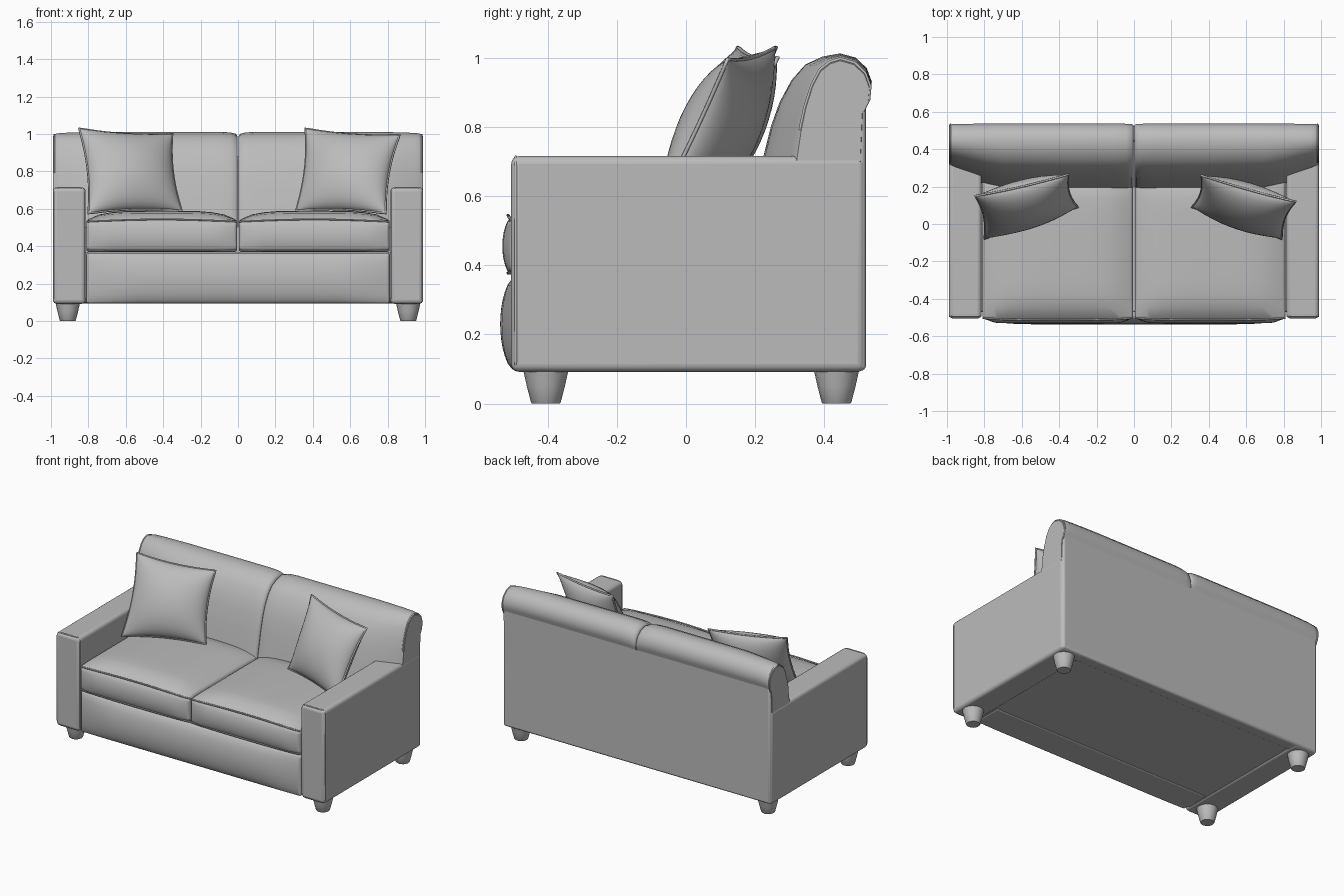
import bpy, bmesh, math
from mathutils import Vector

if "Cube" in bpy.data.objects:
    bpy.data.objects.remove(bpy.data.objects["Cube"])

fabric = bpy.data.materials.new("grey_fabric")
fabric.diffuse_color = (0.5, 0.5, 0.5, 1)
fabric.use_nodes = True
fabric.node_tree.nodes["Principled BSDF"].inputs["Base Color"].default_value = fabric.diffuse_color


def finish(obj, angle=40):
    obj.data.materials.append(fabric)
    bpy.ops.object.select_all(action='DESELECT')
    obj.select_set(True)
    bpy.context.view_layer.objects.active = obj
    bpy.ops.object.shade_smooth_by_angle(angle=math.radians(angle))
    return obj


def from_bmesh(name, bm, angle=40):
    bmesh.ops.recalc_face_normals(bm, faces=bm.faces)
    me = bpy.data.meshes.new(name)
    bm.to_mesh(me)
    bm.free()
    obj = bpy.data.objects.new(name, me)
    bpy.context.collection.objects.link(obj)
    return finish(obj, angle)


def soft_box(name, lo, hi, bevel=0.02, crown=0, front=0, cuts=11):
    """Rounded box with an optional puffed top and front."""
    bm = bmesh.new()
    bmesh.ops.create_cube(bm, size=2)
    if crown or front:
        bmesh.ops.subdivide_edges(bm, edges=bm.edges[:], cuts=cuts, use_grid_fill=True)
    lo, hi = Vector(lo), Vector(hi)
    mid, half = (lo + hi) / 2, (hi - lo) / 2
    for v in bm.verts:
        x, y, z = v.co
        v.co = [mid[i] + half[i] * v.co[i] for i in range(3)]
        v.co.z += crown * max(0, z) * (1 - x ** 4) ** 0.8 * (1 - y ** 6) ** 0.7
        v.co.y -= front * max(0, -y) * (1 - z * z) ** 0.7 * (1 - x ** 8) ** 0.5
    obj = from_bmesh(name, bm, 50)
    b = obj.modifiers.new("rounded", 'BEVEL')
    b.width, b.segments, b.limit_method, b.angle_limit = bevel, 4, 'ANGLE', math.radians(50)
    return obj


def loft(name, rings, angle=40):
    bm = bmesh.new()
    vs = [[bm.verts.new(p) for p in r] for r in rings]
    n = len(vs[0])
    for a, b in zip(vs, vs[1:]):
        for i in range(n):
            j = (i + 1) % n
            bm.faces.new((a[i], a[j], b[j], b[i]))
    bm.faces.new(vs[0])
    bm.faces.new(vs[-1])
    return from_bmesh(name, bm, angle)


def piping(name, pts, r=0.005, closed=True):
    """Sewn cord along a seam."""
    cu = bpy.data.curves.new(name, 'CURVE')
    cu.dimensions = '3D'
    cu.bevel_depth, cu.bevel_resolution = r, 1
    sp = cu.splines.new('POLY')
    sp.points.add(len(pts) - 1)
    for p, q in zip(sp.points, pts):
        p.co = (*q, 1)
    sp.use_cyclic_u = closed
    obj = bpy.data.objects.new(name, cu)
    bpy.context.collection.objects.link(obj)
    cu.materials.append(fabric)


def rounded_rect(x0, x1, z0, z1, y, r):
    pts = []
    for k, (cx, cz) in enumerate(((x1 - r, z1 - r), (x0 + r, z1 - r), (x0 + r, z0 + r), (x1 - r, z0 + r))):
        for i in range(5):
            a = math.pi / 2 * (k + i / 4)
            pts.append((cx + r * math.cos(a), y, cz + r * math.sin(a)))
    return pts


# back half cross-section (y, z), front foot over the roll to the rear
BACK = [(0.18, 0.5), (0.2, 0.6), (0.22, 0.7), (0.245, 0.8), (0.27, 0.87), (0.305, 0.935),
        (0.345, 0.98), (0.395, 1.003), (0.445, 1.012), (0.49, 1.0), (0.522, 0.97),
        (0.537, 0.93), (0.533, 0.89), (0.515, 0.855), (0.5, 0.5)]


def back_ring(x, shrink, flare):
    ring = []
    for y, z in BACK:
        y = y + flare * max(0, (0.45 - y) / 0.25)      # front swings back over the arm
        y = 0.42 + (y - 0.42) * (1 - shrink)
        z = 0.5 + (z - 0.5) * (1 - shrink * 0.7)
        ring.append((x, y, z))
    return ring


# base and rear panel
soft_box("base", (-0.95, -0.47, 0.1), (0.95, 0.5, 0.37), 0.01)
soft_box("rear_panel", (-0.985, 0.44, 0.095), (0.985, 0.52, 0.88), 0.015)
soft_box("front_rail", (-0.81, -0.5, 0.095), (0.81, -0.3, 0.365), 0.012, front=0.037)

for s, side in ((-1, "left"), (1, "right")):
    # arm with corded front panel
    xs = sorted((s * 0.815, s * 0.99))
    soft_box(side + "_arm", (xs[0], -0.505, 0.092), (xs[1], 0.518, 0.715), 0.022)
    piping(side + "_arm_piping", rounded_rect(xs[0] + 0.004, xs[1] - 0.004, 0.098, 0.712, -0.492, 0.025))

    # seat cushion with cords above and below the front band
    xs = sorted((s * 0.005, s * 0.81))
    soft_box(side + "_seat_cushion", (xs[0], -0.505, 0.37), (xs[1], 0.26, 0.54), 0.018, crown=0.05, front=0.026)
    for z in (0.378, 0.532):
        edge = [(xs[0] + (xs[1] - xs[0]) * i / 16,
                 -0.502 - 0.012 * math.sin(math.pi * i / 16) ** 0.5,
                 z + (0.012 * math.sin(math.pi * i / 16) if z > 0.5 else 0)) for i in range(17)]
        piping(side + "_cushion_piping", edge, 0.005, False)

    # rolled back half, swept back above the arm
    steps = ((0.002, 0.07, 0), (0.012, 0.03, 0), (0.04, 0.01, 0), (0.1, 0, 0), (0.4, 0, 0),
             (0.7, 0, 0.005), (0.8, 0.005, 0.03), (0.88, 0.01, 0.06), (0.95, 0.018, 0.085),
             (0.975, 0.03, 0.095), (0.988, 0.06, 0.1))
    loft(side + "_back", [back_ring(s * x, k, f) for x, k, f in steps], 50)
    end = back_ring(s * 0.982, 0.042, 0.098)
    piping(side + "_back_piping", [p for p in end if p[2] > 0.7], 0.005, False)

    # tapered round feet
    for y, end_name in ((-0.405, "front"), (0.435, "rear")):
        rings = []
        for r, z in ((0.04, 0), (0.043, 0.004), (0.055, 0.05), (0.066, 0.1)):
            rings.append([(s * 0.91 + r * math.cos(math.tau * i / 16),
                           y + r * math.sin(math.tau * i / 16), z) for i in range(16)])
        loft(f"{side}_{end_name}_foot", rings, 50)


def pillow(name, tl, tr, br, bl, depth, n=20):
    """Stuffed square between four pointed corners."""
    tl, tr, br, bl = map(Vector, (tl, tr, br, bl))
    normal = (tr - bl).cross(tl - br).normalized()

    def point(u, v, side):
        uu = u * (1 - 0.09 * (1 - v * v))
        vv = v * (1 - 0.07 * (1 - u * u))
        a, b = (uu + 1) / 2, (vv + 1) / 2
        p = (bl * (1 - a) + br * a) * (1 - b) + (tl * (1 - a) + tr * a) * b
        return p + normal * side * depth * ((1 - u * u) * (1 - v * v)) ** 0.55

    bm = bmesh.new()
    for side in (-1, 1):
        g = [[bm.verts.new(point(math.sin(math.pi / 2 * (2 * i / n - 1)),
                                 math.sin(math.pi / 2 * (2 * j / n - 1)), side))
              for i in range(n + 1)] for j in range(n + 1)]
        for j in range(n):
            for i in range(n):
                bm.faces.new((g[j][i], g[j][i + 1], g[j + 1][i + 1], g[j + 1][i]))
    bmesh.ops.remove_doubles(bm, verts=bm.verts, dist=0.0005)
    from_bmesh(name, bm, 60)
    t = [2 * i / n - 1 for i in range(n)]
    rim = [(u, -1) for u in t] + [(1, u) for u in t] + [(-u, 1) for u in t] + [(-1, -u) for u in t]
    piping(name + "_piping", [point(u, v, 0) for u, v in rim], 0.006)


pillow("left_pillow", (-0.85, 0.15, 1.03), (-0.35, 0.265, 1.0), (-0.3, 0.09, 0.59), (-0.8, -0.08, 0.575), 0.105)
pillow("right_pillow", (0.36, 0.26, 1.03), (0.865, 0.12, 0.995), (0.79, -0.08, 0.575), (0.31, 0.09, 0.59), 0.105)
